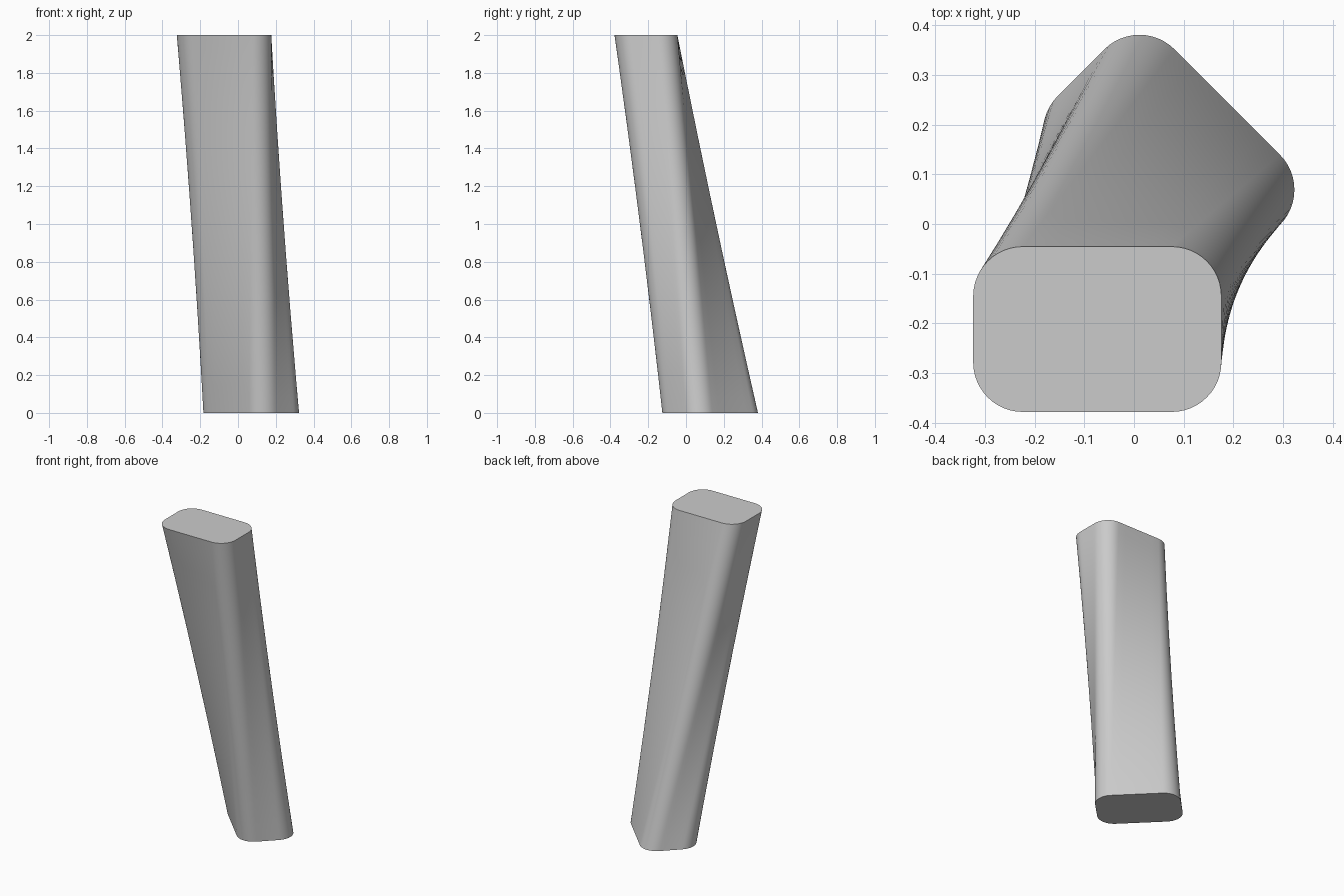
import bpy, bmesh, math
from mathutils import Vector, Matrix

if "Cube" in bpy.data.objects:
    bpy.data.objects.remove(bpy.data.objects["Cube"])

LONG, SHORT, R = 0.50, 0.333, 0.10   # rounded rectangle section
HEIGHT, RINGS = 2.0, 24
ARC, FLAT = 12, 6


def rounded_rect(angle, cx, cy):
    """Counter-clockwise rounded rectangle, rotated and moved."""
    hx, hy = LONG / 2 - R, SHORT / 2 - R
    corners = [(hx, hy), (-hx, hy), (-hx, -hy), (hx, -hy)]
    pts = []
    for q, (x, y) in enumerate(corners):
        for k in range(ARC + 1):
            a = math.radians(90) * (q + k / ARC)
            pts.append(Vector((x + R * math.cos(a), y + R * math.sin(a))))
        # straight side towards the next corner
        nx, ny = corners[(q + 1) % 4]
        end = Vector((nx + R * math.cos(a), ny + R * math.sin(a)))
        start = pts[-1].copy()
        pts += [start.lerp(end, k / FLAT) for k in range(1, FLAT)]
    rot = Matrix.Rotation(math.radians(angle), 2)
    return [rot @ p + Vector((cx, cy)) for p in pts]


# leaning bar: straight-line loft between a turned foot and a square-on top
foot = rounded_rect(-45, 0.07, 0.128)
head = rounded_rect(0, -0.074, -0.212)
bm = bmesh.new()
rings = []
for i in range(RINGS + 1):
    t = i / RINGS
    rings.append([bm.verts.new((*a.lerp(b, t), HEIGHT * t)) for a, b in zip(foot, head)])
n = len(foot)
for lo, hi in zip(rings, rings[1:]):
    for j in range(n):
        k = (j + 1) % n
        bm.faces.new((lo[j], lo[k], hi[k], hi[j]))

# end caps
bm.faces.new(rings[0][::-1])
bm.faces.new(rings[-1])

mesh = bpy.data.meshes.new("twisted_bar")
bm.to_mesh(mesh)
bm.free()
bar = bpy.data.objects.new("twisted_bar", mesh)
bpy.context.collection.objects.link(bar)
bpy.context.view_layer.objects.active = bar
bar.select_set(True)
bpy.ops.object.shade_smooth_by_angle(angle=math.radians(30))
